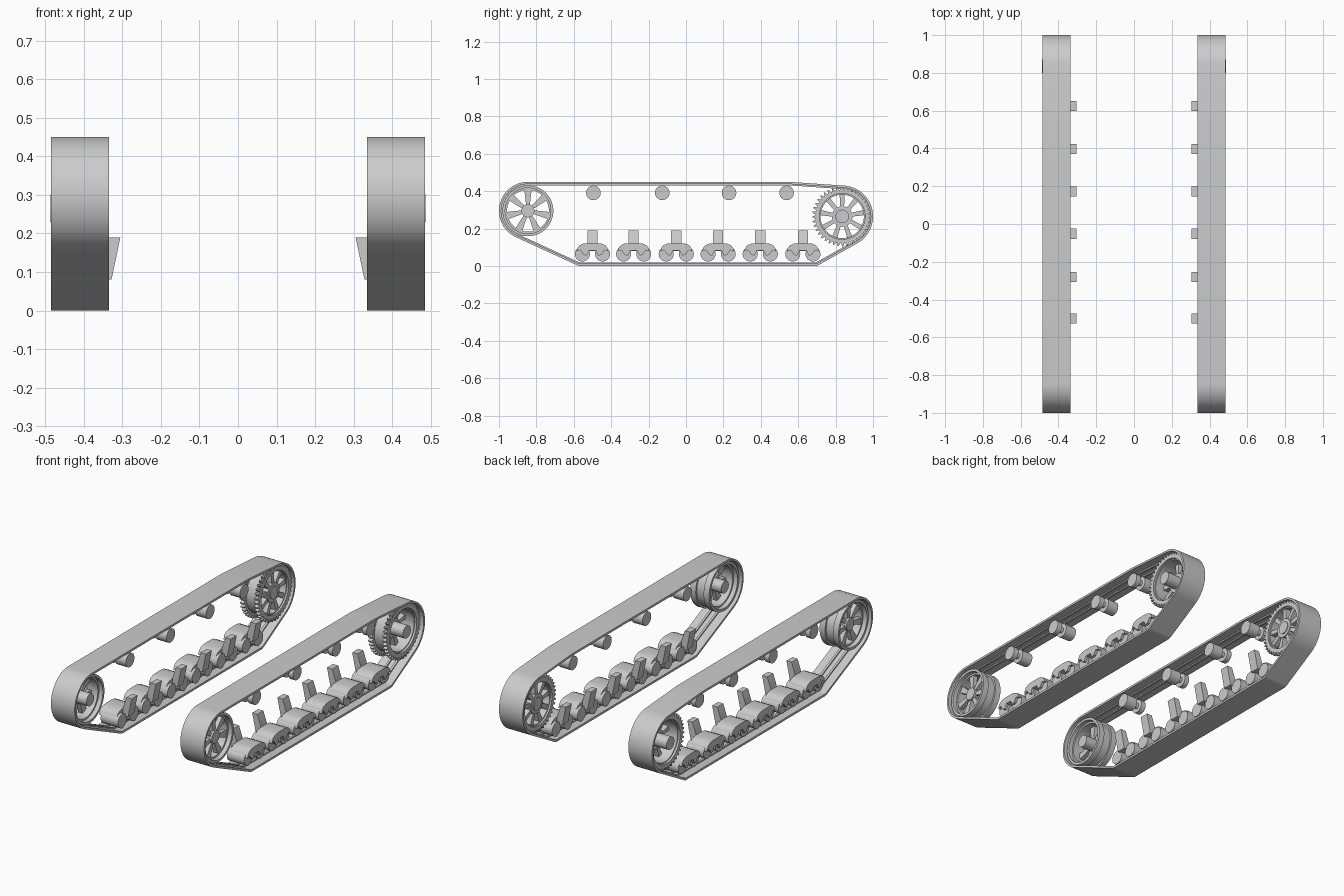
import bpy, bmesh, math
from math import sin, cos, pi, tau

if "Cube" in bpy.data.objects:
    bpy.data.objects.remove(bpy.data.objects["Cube"])

metal = bpy.data.materials.new("plain grey")
metal.diffuse_color = (0.6, 0.6, 0.6, 1)
metal.use_nodes = True
metal.node_tree.nodes["Principled BSDF"].inputs["Base Color"].default_value = metal.diffuse_color


def circle(cy, cz, r, n=32):
    return [(cy + r * cos(tau * i / n), cz + r * sin(tau * i / n)) for i in range(n)]


def prism(bm, pts, x0, x1):
    """Side profile (y, z) extruded across x."""
    a = [bm.verts.new((x0, y, z)) for y, z in pts]
    b = [bm.verts.new((x1, y, z)) for y, z in pts]
    bm.faces.new(a)
    bm.faces.new(b[::-1])
    for i in range(len(a)):
        j = (i + 1) % len(a)
        bm.faces.new((a[i], a[j], b[j], b[i]))


def ring(bm, outer, inner, x0, x1):
    """Hollow side profile; both loops have the same number of points."""
    loops = [[bm.verts.new((x, y, z)) for y, z in p]
             for p, x in ((outer, x0), (outer, x1), (inner, x1), (inner, x0))]
    n = len(outer)
    for k in range(4):
        p, q = loops[k], loops[(k + 1) % 4]
        for i in range(n):
            j = (i + 1) % n
            bm.faces.new((p[i], p[j], q[j], q[i]))


def finish(bm, name):
    bmesh.ops.recalc_face_normals(bm, faces=bm.faces)
    me = bpy.data.meshes.new(name)
    bm.to_mesh(me)
    bm.free()
    me.materials.append(metal)
    ob = bpy.data.objects.new(name, me)
    bpy.context.collection.objects.link(ob)
    bpy.ops.object.select_all(action='DESELECT')
    bpy.context.view_layer.objects.active = ob
    ob.select_set(True)
    bpy.ops.object.shade_smooth_by_angle(angle=math.radians(30))
    ob.modifiers.new("both sides", 'MIRROR').use_mirror_merge = False
    return ob


def hull(pts):
    """Convex outline, counter-clockwise."""
    pts = sorted(set(pts))

    def half(seq):
        out = []
        for p in seq:
            while len(out) > 1 and ((out[-1][0] - out[-2][0]) * (p[1] - out[-2][1])
                                    - (out[-1][1] - out[-2][1]) * (p[0] - out[-2][0])) <= 1e-9:
                out.pop()
            out.append(p)
        return out[:-1]
    return half(pts) + half(pts[::-1])


def inset(pts, d):
    res = []
    for i, (y, z) in enumerate(pts):
        (ay, az), (by, bz) = pts[i - 1], pts[(i + 1) % len(pts)]
        l1, l2 = math.hypot(y - ay, z - az), math.hypot(by - y, bz - z)
        ny = -(z - az) / l1 - (bz - z) / l2
        nz = (y - ay) / l1 + (by - y) / l2
        s = 2 * d / (ny * ny + nz * nz)
        res.append((y + ny * s, z + nz * s))
    return res


def spokes(bm, cy, cz, n, r0, r1, w0, w1, x0, x1, phase=0.0):
    for k in range(n):
        a = phase + tau * k / n
        c, s = cos(a), sin(a)
        prism(bm, [(cy + r * c - w * s, cz + r * s + w * c)
                   for r, w in ((r0, -w0), (r1, -w1), (r1, w1), (r0, w0))], x0, x1)


IDLER, DRIVE = (-0.845, 0.295), (0.835, 0.265)

# Track belt with two guide ribs on its inner surface
path = hull([p for cy, cz, r, n in ((*IDLER, 0.155, 64), (*DRIVE, 0.165, 64),
                                    (-0.565, 0.04, 0.04, 32), (0.69, 0.04, 0.04, 32),
                                    (0.55, 0.35, 0.10, 64))
             for p in circle(cy, cz, r, n)])
bm = bmesh.new()
ring(bm, path, inset(path, 0.012), 0.335, 0.485)
finish(bm, "track_belt")
bm = bmesh.new()
for x in (0.385, 0.425):
    ring(bm, inset(path, 0.011), inset(path, 0.019), x, x + 0.012)
finish(bm, "track_guide_ribs")

# Front idler: twin rims, spokes and a hub reaching inward
bm = bmesh.new()
for x in (0.35, 0.435):
    ring(bm, circle(*IDLER, 0.136, 48), circle(*IDLER, 0.122, 48), x, x + 0.035)
ring(bm, circle(*IDLER, 0.126, 48), circle(*IDLER, 0.112, 48), 0.375, 0.445)
spokes(bm, *IDLER, 7, 0.025, 0.116, 0.009, 0.020, 0.415, 0.44, pi / 2)
prism(bm, circle(*IDLER, 0.035), 0.345, 0.45)
finish(bm, "idler_wheel")

# Rear drive sprocket: twin toothed rings, spokes and a hub reaching outward
TEETH = 40
toothed, bore = [], []
for i in range(TEETH * 4):
    a = tau * i / (TEETH * 4)
    r = 0.160 if i % 4 < 2 else 0.143
    toothed.append((DRIVE[0] + r * cos(a), DRIVE[1] + r * sin(a)))
    bore.append((DRIVE[0] + 0.122 * cos(a), DRIVE[1] + 0.122 * sin(a)))
bm = bmesh.new()
for x in (0.35, 0.44):
    ring(bm, toothed, bore, x, x + 0.022)
ring(bm, circle(*DRIVE, 0.132, 48), circle(*DRIVE, 0.116, 48), 0.36, 0.45)
spokes(bm, *DRIVE, 9, 0.03, 0.12, 0.009, 0.014, 0.365, 0.395, pi / 2)
prism(bm, circle(*DRIVE, 0.055), 0.36, 0.40)
prism(bm, circle(*DRIVE, 0.036), 0.355, 0.486)
finish(bm, "drive_sprocket")

# Return rollers under the upper run
bm = bmesh.new()
for y in (-0.495, -0.127, 0.23, 0.538):
    prism(bm, circle(y, 0.391, 0.039), 0.337, 0.405)
    prism(bm, circle(y, 0.391, 0.016, 16), 0.40, 0.44)
    prism(bm, circle(y, 0.391, 0.039), 0.435, 0.465)
finish(bm, "return_rollers")

# Bogies: paired road wheels, arched rocker arm and tapered mounting post
BOGIES = (-0.5, -0.28, -0.052, 0.172, 0.397, 0.625)
arch = [(0.018, 0.082), (0.032, 0.055), (0.048, 0.06), (0.065, 0.085), (0.085, 0.078),
        (0.081, 0.095), (0.07, 0.11), (0.05, 0.119), (0.025, 0.122)]
arm = arch + [(-y, z) for y, z in arch[::-1]]
wheels, arms, posts = bmesh.new(), bmesh.new(), bmesh.new()
for c in BOGIES:
    for s in (-1, 1):
        prism(wheels, circle(c + s * 0.054, 0.064, 0.040), 0.345, 0.455)
    prism(arms, [(c + y, z) for y, z in arm], 0.36, 0.47)
    section = [(0.305, 0.19), (0.338, 0.19), (0.365, 0.11), (0.365, 0.08), (0.328, 0.08)]
    a, b = ([posts.verts.new((x, c + d, z)) for x, z in section] for d in (-0.027, 0.027))
    posts.faces.new(a)
    posts.faces.new(b[::-1])
    for i in range(5):
        j = (i + 1) % 5
        posts.faces.new((a[i], a[j], b[j], b[i]))
finish(wheels, "road_wheels")
finish(arms, "rocker_arms")
finish(posts, "mounting_posts")
